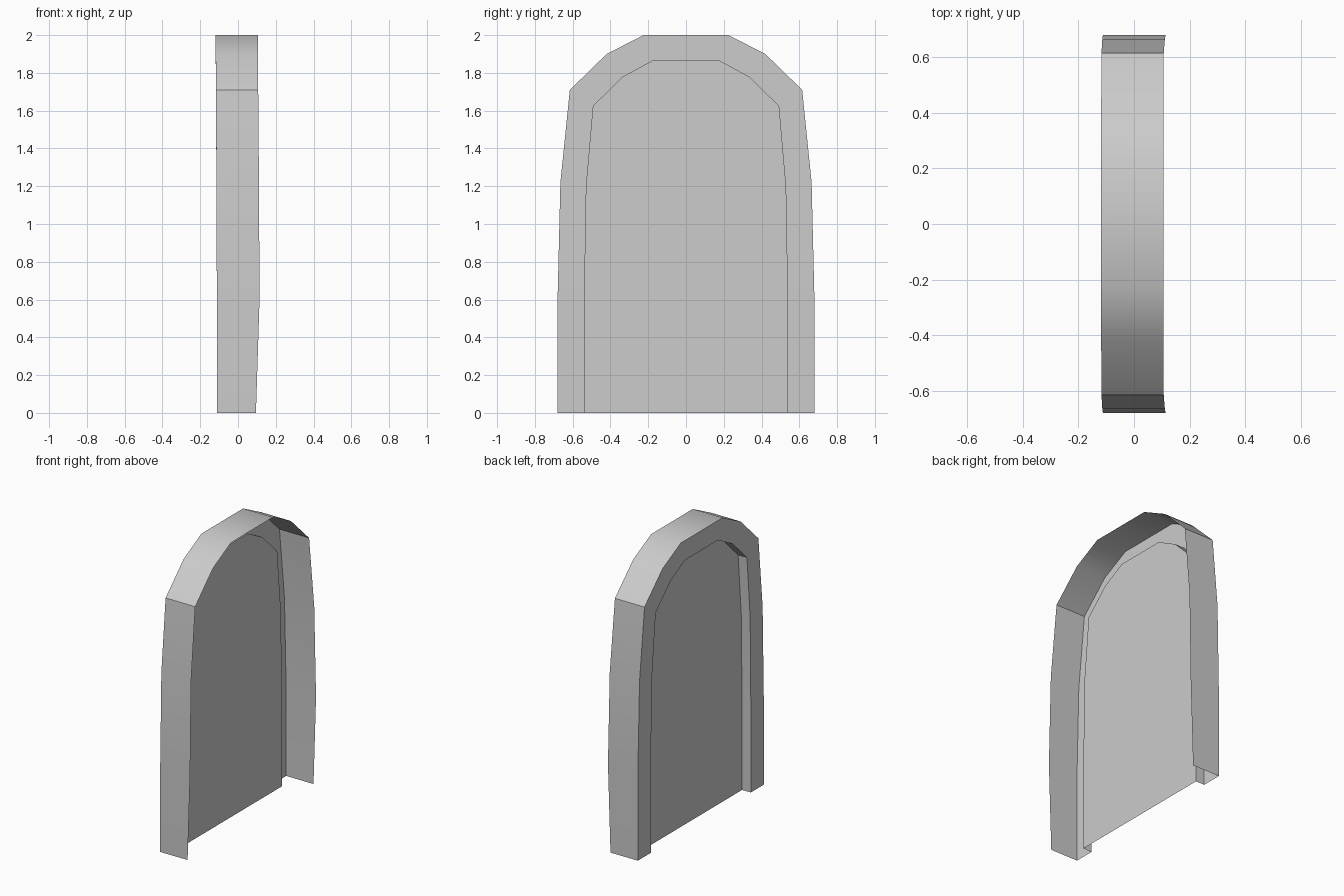
import bpy, bmesh, math

if "Cube" in bpy.data.objects:
    bpy.data.objects.remove(bpy.data.objects["Cube"])

# Half profiles as (y, z, face x, open-edge x), from the foot up to the crown
OUTER = [(0.68, 0, -0.112, 0.095), (0.68, 0.6, -0.112, 0.114), (0.665, 1.22, -0.114, 0.111),
         (0.615, 1.71, -0.117, 0.107), (0.42, 1.90, -0.118, 0.106), (0.225, 2.0, -0.119, 0.106)]
INNER = [(0.54, 0, -0.112, -0.046), (0.54, 0.6, -0.112, -0.046), (0.53, 1.2, -0.114, -0.047),
         (0.493, 1.625, -0.116, -0.049), (0.335, 1.78, -0.117, -0.05), (0.178, 1.865, -0.118, -0.051)]


def arch(half):
    """Mirror a half profile across y = 0 into a full arch."""
    return half + [(-y, z, a, b) for y, z, a, b in reversed(half)]


def row(bm, half, column):
    return [bm.verts.new((p[column], p[0], p[1])) for p in arch(half)]


def bridge(bm, a, b):
    for i in range(len(a) - 1):
        bm.faces.new((a[i], a[i + 1], b[i + 1], b[i]))


def finish(bm, name):
    bmesh.ops.recalc_face_normals(bm, faces=bm.faces)
    mesh = bpy.data.meshes.new(name)
    bm.to_mesh(mesh)
    bm.free()
    obj = bpy.data.objects.new(name, mesh)
    bpy.context.collection.objects.link(obj)
    bpy.ops.object.select_all(action='DESELECT')
    obj.select_set(True)
    bpy.context.view_layer.objects.active = obj
    bpy.ops.object.shade_smooth_by_angle(angle=math.radians(30))


# Arched shell: outer wall, flat rim, inner reveal and recessed panel
bm = bmesh.new()
open_edge = row(bm, OUTER, 3)
rim_outer = row(bm, OUTER, 2)
rim_inner = row(bm, INNER, 2)
recess = row(bm, INNER, 3)
bridge(bm, open_edge, rim_outer)
bridge(bm, rim_outer, rim_inner)
bridge(bm, rim_inner, recess)
bm.faces.new(recess)
finish(bm, "arched_panel_shell")
